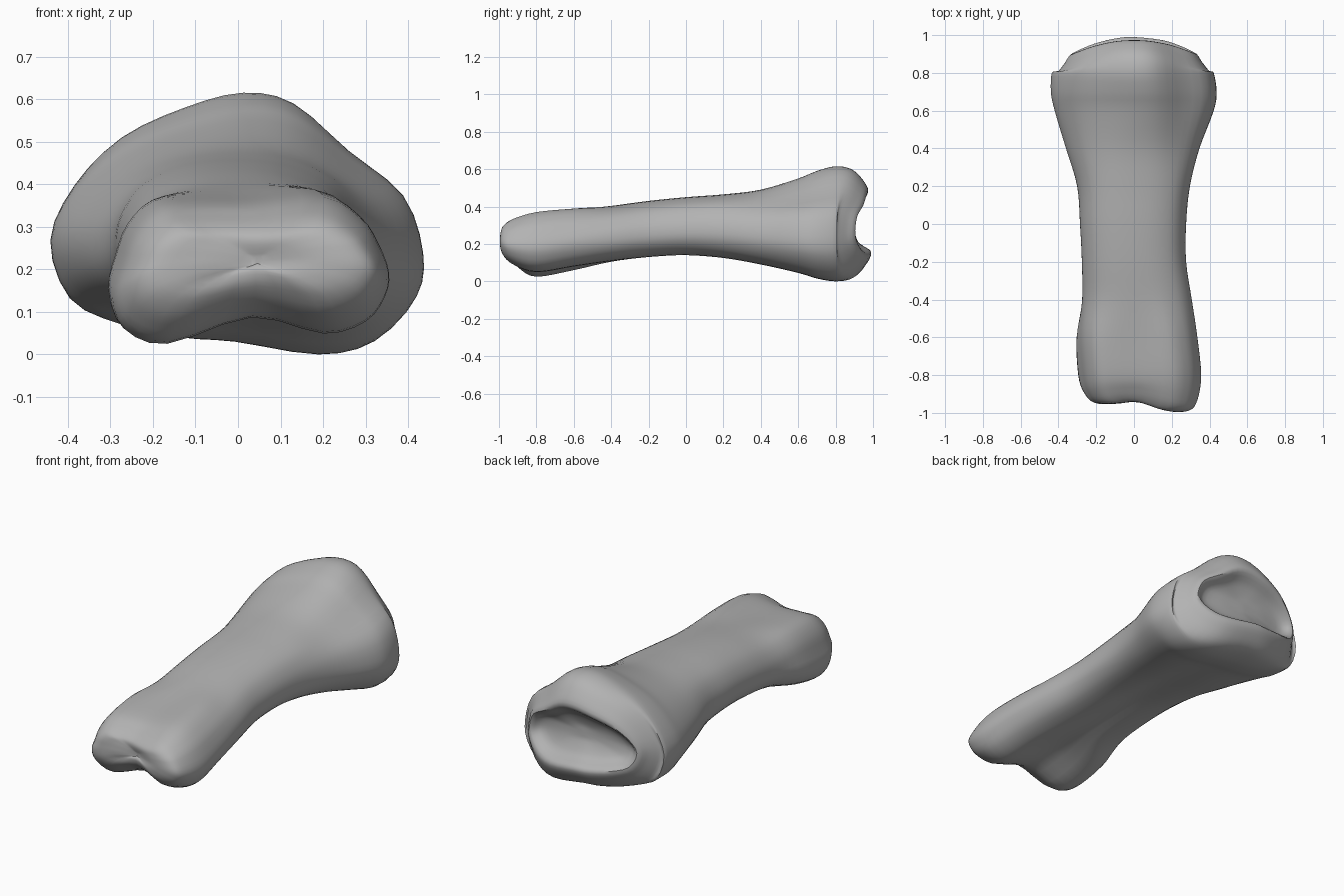
import bpy
import bmesh
import math
from mathutils import Vector

default_cube = bpy.data.objects.get("Cube")
if default_cube:
    bpy.data.objects.remove(default_cube, do_unlink=True)

# Cross-sections, from bottom centre around through +x
BASE = [(0, .03), (.2, 0), (.33, .03), (.42, .13), (.435, .24), (.39, .38),
        (.27, .48), (.14, .59), (.02, .615), (-.12, .58), (-.27, .51),
        (-.38, .4), (-.435, .27), (-.39, .13), (-.27, .07), (-.13, .04)]
HEAD = [(.03, .09), (.2, .05), (.3, .08), (.345, .14), (.355, .2), (.33, .27),
        (.29, .33), (.2, .385), (.03, .37), (-.1, .37), (-.19, .36),
        (-.25, .3), (-.28, .22), (-.3, .14), (-.27, .06), (-.17, .025)]
HALF_SHAFT = [(0, -.9), (.4, -1), (.78, -.85), (.97, -.5), (1, -.1),
              (.93, .3), (.75, .68), (.42, .93), (0, 1)]
SHAFT = HALF_SHAFT + [(-x, z) for x, z in HALF_SHAFT[-2:0:-1]]

# Stations along the bone: y, then x range and z range
STATIONS = [
    (-.97, .03, .06, .21, .23), (-.98, -.1, .18, .18, .27),
    (-.965, -.21, .29, .13, .3), (-.91, -.265, .335, .07, .335),
    (-.8, -.295, .355, .025, .37), (-.6, -.305, .335, .06, .39),
    (-.4, -.275, .305, .105, .405), (-.2, -.275, .275, .13, .43),
    (0, -.285, .275, .14, .45), (.2, -.3, .295, .125, .465),
    (.4, -.36, .345, .09, .49), (.6, -.42, .42, .045, .55),
    (.7, -.44, .435, .015, .59), (.8, -.435, .42, 0, .615),
    (.9, -.41, .4, .015, .6), (.96, -.37, .36, .07, .55),
    (.99, -.33, .32, .14, .48), (.93, -.27, .26, .19, .42),
    (.895, -.13, .13, .26, .36), (.89, -.01, .01, .3, .32),
]


def ramp(value, start, end):
    t = max(0, min(1, (value - start) / (end - start)))
    return t * t * (3 - 2 * t)


def normalise(points):
    """Fit a section into the square from -1 to 1."""
    xs, zs = zip(*points)

    def fit(v, values):
        lo, hi = min(values), max(values)
        return 2 * (v - lo) / (hi - lo) - 1

    return [Vector((fit(x, xs), fit(z, zs))) for x, z in points]


base, head, shaft = normalise(BASE), normalise(HEAD), normalise(SHAFT)


def section(y, x0, x1, z0, z1):
    """Blend the three section shapes and place the ring."""
    to_head = ramp(y, -.3, -.7)
    to_base = ramp(y, .15, .7)
    ring = []
    for h, s, b in zip(head, shaft, base):
        p = s.lerp(h, to_head).lerp(b, to_base)
        x = x0 + (x1 - x0) * (p.x + 1) / 2
        z = z0 + (z1 - z0) * (p.y + 1) / 2
        # Groove between the two front knuckles, the left one longer
        groove = .04 * math.exp(-(x / .12) ** 2) - .08 * x
        # Socket rim falls back at the sides and is highest below
        rim = .1 * (x / .36) ** 2 + .05 * (z - .15)
        shift = ramp(y, -.8, -.95) * groove - ramp(y, .8, .95) * rim
        ring.append(Vector((x, y + shift, z)))
    return ring


def spline(a, b, c, d, t):
    """Smooth curve between b and c."""
    return b + (c - a) * (t / 2) + (a * 2 - b * 5 + c * 4 - d) * (t * t / 2) \
        + (b * 3 - a - c * 3 + d) * (t ** 3 / 2)


def refine_ring(ring, steps):
    n = len(ring)
    return [spline(ring[i - 1], ring[i], ring[(i + 1) % n], ring[(i + 2) % n], k / steps)
            for i in range(n) for k in range(steps)]


def refine_length(rings, steps):
    last = len(rings) - 1
    result = []
    for i in range(last):
        group = [rings[max(0, min(last, j))] for j in range(i - 1, i + 3)]
        for k in range(steps):
            result.append([spline(*points, k / steps) for points in zip(*group)])
    return result + [rings[-1]]


def loft(name, rings, material):
    bm = bmesh.new()
    rows = [[bm.verts.new(p) for p in ring] for ring in rings]
    n = len(rows[0])
    for lower, upper in zip(rows, rows[1:]):
        for i in range(n):
            j = (i + 1) % n
            bm.faces.new((lower[i], lower[j], upper[j], upper[i]))
    bm.faces.new(rows[0])
    bm.faces.new(rows[-1])
    bmesh.ops.recalc_face_normals(bm, faces=bm.faces)
    mesh = bpy.data.meshes.new(name)
    bm.to_mesh(mesh)
    bm.free()
    mesh.materials.append(material)
    obj = bpy.data.objects.new(name, mesh)
    bpy.context.collection.objects.link(obj)
    return obj


# Plain grey bone colour
grey = bpy.data.materials.new("bone_grey")
grey.use_nodes = True
colour = (.45, .45, .45, 1)
grey.diffuse_color = colour
grey.node_tree.nodes["Principled BSDF"].inputs["Base Color"].default_value = colour

# The whole bone: knuckle end, shaft and hollow socket end
rings = [refine_ring(section(*station), 3) for station in STATIONS]
bone = loft("finger_bone", refine_length(rings, 4), grey)

bpy.ops.object.select_all(action="DESELECT")
bone.select_set(True)
bpy.context.view_layer.objects.active = bone
bpy.ops.object.shade_smooth_by_angle(angle=math.radians(40))
